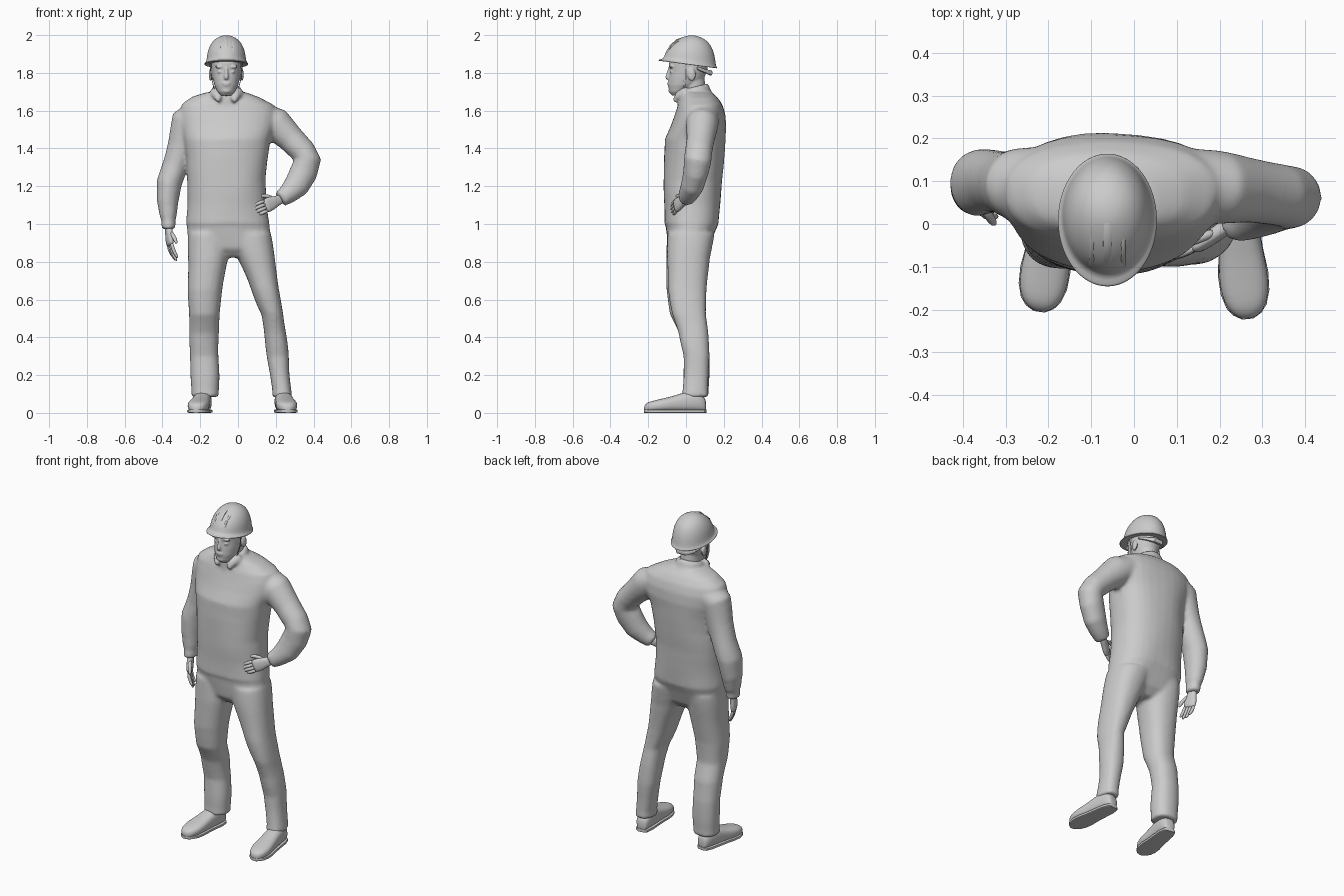
import bpy, bmesh, math
from mathutils import Vector, Matrix


def loft(bm, rings, n=24, e=2.0):
    """Closed skin through rings of (centre, u vector, v vector); e squares the section."""
    rows = []
    for c, u, v in rings:
        row = []
        for i in range(n):
            a = 2 * math.pi * i / n
            ca, sa = math.cos(a), math.sin(a)
            p = c + u * math.copysign(abs(ca) ** (2 / e), ca) + v * math.copysign(abs(sa) ** (2 / e), sa)
            row.append(bm.verts.new(p))
        rows.append(row)
    for r, s in zip(rows, rows[1:]):
        for i in range(n):
            j = (i + 1) % n
            bm.faces.new((r[i], r[j], s[j], s[i]))
    bm.faces.new(rows[0][::-1])
    bm.faces.new(rows[-1])


def slab(z, x0, x1, y0, y1, tilt=0):
    hy = (y1 - y0) / 2
    return (Vector(((x0 + x1) / 2, (y0 + y1) / 2, z)),
            Vector(((x1 - x0) / 2, 0, 0)), Vector((0, hy, hy * tilt)))


def limb(bm, pts, n=20, ref=(0, 1, 0), e=2.0):
    """Tube through points (x, y, z, r across, r along ref)."""
    cs = [Vector(p[:3]) for p in pts]
    rings = []
    for i, p in enumerate(pts):
        t = (cs[min(i + 1, len(cs) - 1)] - cs[max(i - 1, 0)]).normalized()
        u = t.cross(Vector(ref)).normalized()
        rings.append((cs[i], u * p[3], t.cross(u) * p[4]))
    loft(bm, rings, n, e)


def blob(bm, c, s):
    m = Matrix.Translation(c) @ Matrix.Diagonal((*s, 1))
    bmesh.ops.create_uvsphere(bm, u_segments=16, v_segments=10, radius=1, matrix=m)


def finish(bm, name, voxel=0, smooth=0, subsurf=0):
    bmesh.ops.recalc_face_normals(bm, faces=bm.faces)
    me = bpy.data.meshes.new(name)
    bm.to_mesh(me)
    bm.free()
    ob = bpy.data.objects.new(name, me)
    bpy.context.collection.objects.link(ob)
    if voxel:
        m = ob.modifiers.new("merge", 'REMESH')
        m.mode, m.voxel_size, m.use_smooth_shade = 'VOXEL', voxel, True
    if smooth:
        m = ob.modifiers.new("soften", 'SMOOTH')
        m.factor, m.iterations = 0.5, smooth
    if subsurf:
        m = ob.modifiers.new("round", 'SUBSURF')
        m.levels = m.render_levels = subsurf
    me.polygons.foreach_set("use_smooth", [True] * len(me.polygons))
    return ob


HX = -0.062  # head centre line

# Work clothes: torso, collar, legs and sleeves merged into one skin
bm = bmesh.new()
loft(bm, [slab(*r) for r in (
    (.825, -.09, .03, -.05, .08), (.87, -.25, .165, -.088, .12), (.95, -.264, .17, -.104, .15),
    (.995, -.267, .167, -.112, .17), (1.0, -.272, .168, -.118, .172),
    (1.1, -.268, .153, -.116, .18), (1.23, -.266, .148, -.116, .187), (1.35, -.27, .16, -.117, .197),
    (1.45, -.285, .175, -.112, .207), (1.52, -.30, .20, -.08, .213), (1.58, -.305, .205, -.058, .207),
    (1.63, -.295, .19, -.04, .19), (1.668, -.24, .12, -.022, .165), (1.692, -.165, .045, -.02, .135))],
    32, 2.4)
loft(bm, [slab(1.64, -.17, .045, -.045, .15, .3), slab(1.685, -.145, .022, -.04, .128, .3),
          slab(1.722, -.134, .012, -.034, .118, .3)])
loft(bm, [slab(*r) for r in (
    (.95, -.262, -.05, -.10, .14), (.82, -.265, -.055, -.106, .12), (.65, -.264, -.08, -.102, .092),
    (.52, -.259, -.095, -.085, .085), (.42, -.255, -.10, -.037, .11), (.3, -.251, -.105, -.01, .12),
    (.12, -.246, -.104, -.015, .117), (.085, -.248, -.102, -.02, .12))], 24, 2.3)
loft(bm, [slab(*r) for r in (
    (.95, -.06, .173, -.10, .15), (.82, .0, .194, -.096, .125), (.65, .073, .219, -.09, .112),
    (.52, .128, .241, -.07, .107), (.42, .14, .252, -.04, .115), (.3, .155, .266, -.01, .12),
    (.12, .185, .281, -.015, .117), (.085, .183, .284, -.02, .12))], 24, 2.3)
limb(bm, [(-.20, .09, 1.585, .075, .09), (-.268, .095, 1.54, .085, .085), (-.298, .1, 1.42, .074, .075),
          (-.335, .1, 1.31, .066, .072), (-.366, .095, 1.22, .066, .076), (-.374, .088, 1.12, .06, .07),
          (-.37, .078, 1.04, .046, .055), (-.369, .074, 1.02, .037, .046), (-.368, .07, .975, .036, .045)])
limb(bm, [(.10, .09, 1.575, .075, .09), (.20, .085, 1.525, .09, .085), (.28, .08, 1.45, .074, .074),
          (.345, .07, 1.385, .068, .07), (.37, .062, 1.34, .071, .072), (.348, .052, 1.275, .073, .066),
          (.308, .035, 1.205, .067, .06), (.262, .015, 1.16, .05, .05), (.225, .0, 1.133, .042, .042)])
# Folded collar points
for s in (-1, 1):
    limb(bm, [(HX + s * .07, .0, 1.71, .022, .012), (HX + s * .05, -.04, 1.685, .024, .012),
              (HX + s * .04, -.062, 1.65, .014, .010)], 12)
suit = finish(bm, "work_clothes", voxel=.01, smooth=8)
# Broad, soft cloth folds
tex = bpy.data.textures.new("folds", 'CLOUDS')
tex.noise_scale, tex.noise_depth = .2, 0
d = suit.modifiers.new("folds", 'DISPLACE')
d.texture, d.strength, d.mid_level = tex, .012, .42

# Head with neck and facial features
bm = bmesh.new()
loft(bm, [slab(z, HX - w, HX + w, y0, y1) for z, w, y0, y1 in (
    (1.680, .028, -.075, -.02), (1.70, .046, -.089, .01), (1.735, .063, -.094, .06),
    (1.77, .072, -.092, .095), (1.81, .078, -.087, .112), (1.85, .080, -.09, .118),
    (1.90, .074, -.078, .115))], 28, 2.1)
limb(bm, [(-.06, .06, 1.62, .06, .065), (-.061, .045, 1.70, .057, .06), (HX, .035, 1.78, .058, .062)])
limb(bm, [(HX, -.083, 1.83, .007, .010), (HX, -.092, 1.80, .009, .011), (HX, -.098, 1.777, .013, .013),
          (HX, -.094, 1.767, .011, .010)], 12)
blob(bm, (HX, -.092, 1.745), (.022, .008, .006))
blob(bm, (HX, -.090, 1.735), (.019, .008, .006))
blob(bm, (HX, -.080, 1.705), (.024, .013, .014))
for s in (-1, 1):
    blob(bm, (HX + s * .034, -.079, 1.832), (.028, .010, .008))
    blob(bm, (HX + s * .031, -.076, 1.806), (.016, .010, .008))
    blob(bm, (HX + s * .083, .03, 1.79), (.009, .022, .034))
finish(bm, "head", voxel=.005, smooth=5)

# Safety helmet shell with brim, sloping down to the back
bm = bmesh.new()
loft(bm, [slab(z, HX - w, HX + w, y0, y1, t) for z, w, y0, y1, t in (
    (1.848, .098, -.10, .148, -.13), (1.843, .113, -.143, .163, -.13), (1.845, .117, -.148, .166, -.13),
    (1.852, .116, -.146, .164, -.13), (1.857, .106, -.118, .158, -.12), (1.89, .103, -.113, .155, -.08),
    (1.93, .095, -.096, .143, -.03), (1.967, .074, -.060, .118, 0), (1.988, .048, -.02, .082, 0),
    (1.999, .018, .012, .048, 0))], 32)
finish(bm, "helmet_shell", subsurf=1)

# Raised ribs on the helmet crown
bm = bmesh.new()
for x, w, z in ((0, .010, 0), (-.036, .006, -.012), (.036, .006, -.012)):
    limb(bm, [(HX + x, -.095, 1.915 + z, .005, w), (HX + x, -.080, 1.944 + z, .006, w),
              (HX + x, -.045, 1.974 + z, .006, w), (HX + x, .0, 1.990 + z, .005, w),
              (HX + x, .03, 1.991 + z, .003, w)], 12, (1, 0, 0), 3)
finish(bm, "helmet_ribs")

# Chin strap and nape band
bm = bmesh.new()
limb(bm, [(HX - .086, -.005, 1.85, .002, .005), (HX - .080, -.005, 1.78, .002, .005),
          (HX - .066, -.01, 1.722, .002, .005), (HX - .046, -.03, 1.692, .002, .005),
          (HX, -.045, 1.679, .002, .005), (HX + .046, -.03, 1.692, .002, .005),
          (HX + .066, -.01, 1.722, .002, .005), (HX + .080, -.005, 1.78, .002, .005),
          (HX + .086, -.005, 1.85, .002, .005)], 8)
finish(bm, "chin_strap")
bm = bmesh.new()
limb(bm, [(HX - .08, .06, 1.825, .009, .004), (HX - .055, .105, 1.808, .011, .005),
          (HX - .025, .130, 1.80, .014, .010), (HX + .025, .130, 1.80, .014, .010),
          (HX + .055, .105, 1.808, .011, .005), (HX + .08, .06, 1.825, .009, .004)], 12, e=3)
finish(bm, "nape_band")


# Hands: palm, four curled fingers and a thumb
def hand(name, wrist, d, w, curl):
    o, d = Vector(wrist), Vector(d).normalized()
    w = Vector(w)
    w = (w - d * w.dot(d)).normalized()
    n = d.cross(w) * curl
    bm = bmesh.new()
    loft(bm, [(o + d * t, w * a, n * b) for t, a, b in (
        (-.03, .026, .020), (.02, .026, .018), (.05, .036, .018), (.085, .039, .016), (.105, .036, .012))], 16, 2.4)

    def finger(base, path, r):
        limb(bm, [(*(base + d * a + w * b + n * c), r * k, r * k)
                  for (a, b, c), k in zip(path, (1, 1, .9, .6))], 8, w)
    for i in range(4):
        L = (.075, .088, .082, .062)[i]
        finger(o + w * (.028 - .0185 * i), [(.09, 0, 0), (.1 + L * .4, 0, .006),
                                            (.1 + L * .75, 0, .018), (.1 + L, 0, .028)], .0105)
    finger(o, [(.03, .015, .003), (.06, .042, .010), (.085, .054, .014), (.105, .058, .017)], .012)
    finish(bm, name, subsurf=1)


hand("hanging_hand", (-.368, .068, .985), (.08, -.2, -1), (.35, -1, .2), -1)
hand("hip_hand", (.222, -.002, 1.13), (-.12, -.085, -.055), (-.3, -.1, .9), 1)


# Shoes: rounded upper, flat sole and ankle
def shoe(side, heel, toe):
    h, t = Vector(heel), Vector(toe)
    ax = t - h
    u = Vector((-ax.y, ax.x, 0)).normalized()
    prof = ((0, .022, .06), (.03, .036, .09), (.15, .046, .115), (.36, .049, .11), (.5, .051, .092),
            (.68, .058, .078), (.81, .056, .068), (.91, .046, .060), (.965, .032, .05), (1, .012, .036))
    for name, k, low, cap in (("upper", 0, .006, 1), ("sole", .001, 0, .018)):
        bm = bmesh.new()
        loft(bm, [(h + ax * f + Vector((0, 0, (low + min(z, cap)) / 2)), u * (w + k),
                   Vector((0, 0, (min(z, cap) - low) / 2))) for f, w, z in prof], 20, 2.6 if cap == 1 else 6)
        if name == "upper":
            a = h + ax * .2
            limb(bm, [(a.x, a.y, .05, .045, .05), (a.x, a.y, .11, .04, .048), (a.x, a.y, .16, .038, .045)])
        finish(bm, f"{side}_shoe_{name}", subsurf=1 if cap == 1 else 0)


shoe("right", (-.175, .105, 0), (-.222, -.205, 0))
shoe("left", (.232, .105, 0), (.266, -.222, 0))

# Crisp edges on the hard parts
for ob in bpy.data.objects:
    if ob.name.endswith("sole") or ob.name in ("helmet_ribs", "chin_strap", "nape_band"):
        bpy.ops.object.select_all(action='DESELECT')
        ob.select_set(True)
        bpy.context.view_layer.objects.active = ob
        bpy.ops.object.shade_smooth_by_angle(angle=math.radians(40))
